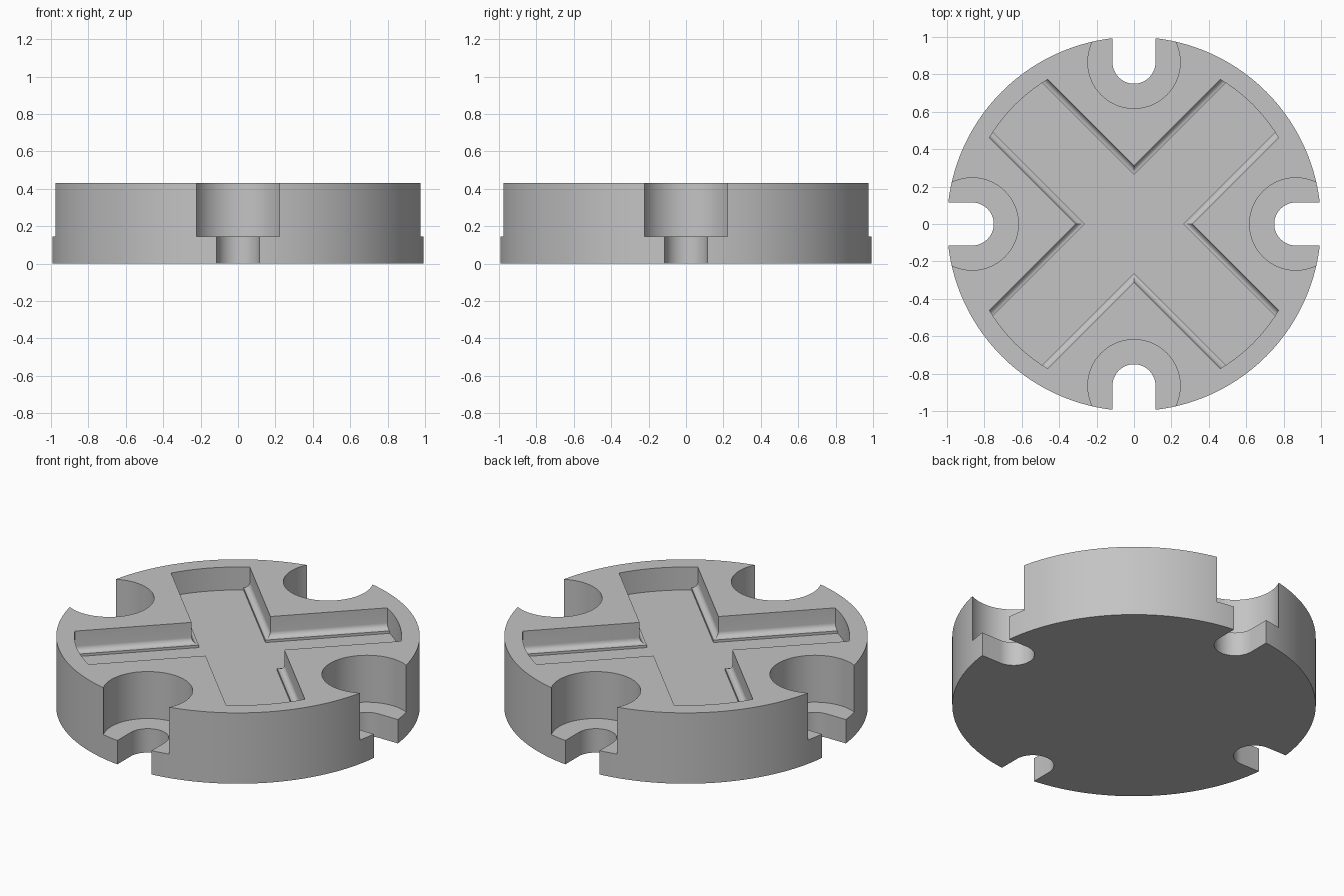
import bpy
import bmesh
from math import cos, sin, pi, radians
from mathutils import Matrix

if "Cube" in bpy.data.objects:
    bpy.data.objects.remove(bpy.data.objects["Cube"], do_unlink=True)

HEIGHT, LEDGE, FLOOR = 0.43, 0.145, 0.29
BORE_Y, BORE_R, SLOT_R = -0.865, 0.247, 0.115
ARM_TOP, COVE, ARM_END = 0.22, 0.034, 0.9

grey = bpy.data.materials.new("light grey")
grey.use_nodes = True
colour = (0.55, 0.55, 0.55, 1)
grey.diffuse_color = colour
grey.node_tree.nodes["Principled BSDF"].inputs["Base Color"].default_value = colour


def arc(radius, start, end, steps, cx=0, cy=0):
    angles = [radians(start + (end - start) * i / steps) for i in range(steps + 1)]
    return [(cx + radius * cos(a), cy + radius * sin(a)) for a in angles]


def prism(name, outline, low, high, matrix=Matrix()):
    """Extrude a closed outline from low to high, then place it."""
    bm = bmesh.new()
    face = bm.faces.new([bm.verts.new((x, y, low)) for x, y in outline])
    new = bmesh.ops.extrude_face_region(bm, geom=[face])["geom"]
    bmesh.ops.translate(bm, vec=(0, 0, high - low),
                        verts=[v for v in new if isinstance(v, bmesh.types.BMVert)])
    bmesh.ops.transform(bm, matrix=matrix, verts=bm.verts)
    bmesh.ops.recalc_face_normals(bm, faces=bm.faces)
    mesh = bpy.data.meshes.new(name)
    bm.to_mesh(mesh)
    bm.free()
    mesh.materials.append(grey)
    obj = bpy.data.objects.new(name, mesh)
    bpy.context.collection.objects.link(obj)
    return obj


def combine(target, tool, operation):
    """Apply a boolean and discard the tool."""
    mod = target.modifiers.new("boolean", 'BOOLEAN')
    mod.operation, mod.solver, mod.object = operation, 'EXACT', tool
    bpy.context.view_layer.objects.active = target
    bpy.ops.object.modifier_apply(modifier=mod.name)
    bpy.data.objects.remove(tool, do_unlink=True)


# Round body
body = prism("slotted_disc", arc(1, 0, 360, 128)[:-1], 0, HEIGHT)

# Four open bolt slots with wider counterbores
slot = [(-SLOT_R, -1.2), (SLOT_R, -1.2)] + arc(SLOT_R, 0, 180, 24, 0, BORE_Y)
bore = arc(BORE_R, 0, 360, 64, 0, BORE_Y)[:-1]
for i in range(4):
    turn = Matrix.Rotation(i * pi / 2, 4, 'Z')
    combine(body, prism("slot_cutter", slot, -0.1, LEDGE + 0.1, turn), 'DIFFERENCE')
    combine(body, prism("bore_cutter", bore, LEDGE, 0.7, turn), 'DIFFERENCE')

# Cross-shaped pocket: straight walls, a cove and a small step to the floor
cove_z = FLOOR + 0.015 + COVE
side = [(ARM_TOP - COVE, FLOOR)] + arc(COVE, -90, 0, 8, ARM_TOP - COVE, cove_z)
side.append((ARM_TOP, 0.7))
section = side + [(-x, z) for x, z in reversed(side)]
upright = Matrix.Rotation(pi / 2, 4, 'X')
arms = [prism("arm_cutter", section, -1.2, 1.2, Matrix.Rotation(a, 4, 'Z') @ upright)
        for a in (pi / 4, -pi / 4)]
pocket = arms[0]
combine(pocket, arms[1], 'UNION')
combine(pocket, prism("pocket_limit", arc(ARM_END, 0, 360, 128)[:-1], 0, 0.6), 'INTERSECT')
combine(body, pocket, 'DIFFERENCE')

# Smooth the curved walls, keeping the machined edges sharp
bpy.ops.object.select_all(action='DESELECT')
body.select_set(True)
bpy.context.view_layer.objects.active = body
bpy.ops.object.shade_smooth_by_angle(angle=radians(25))
